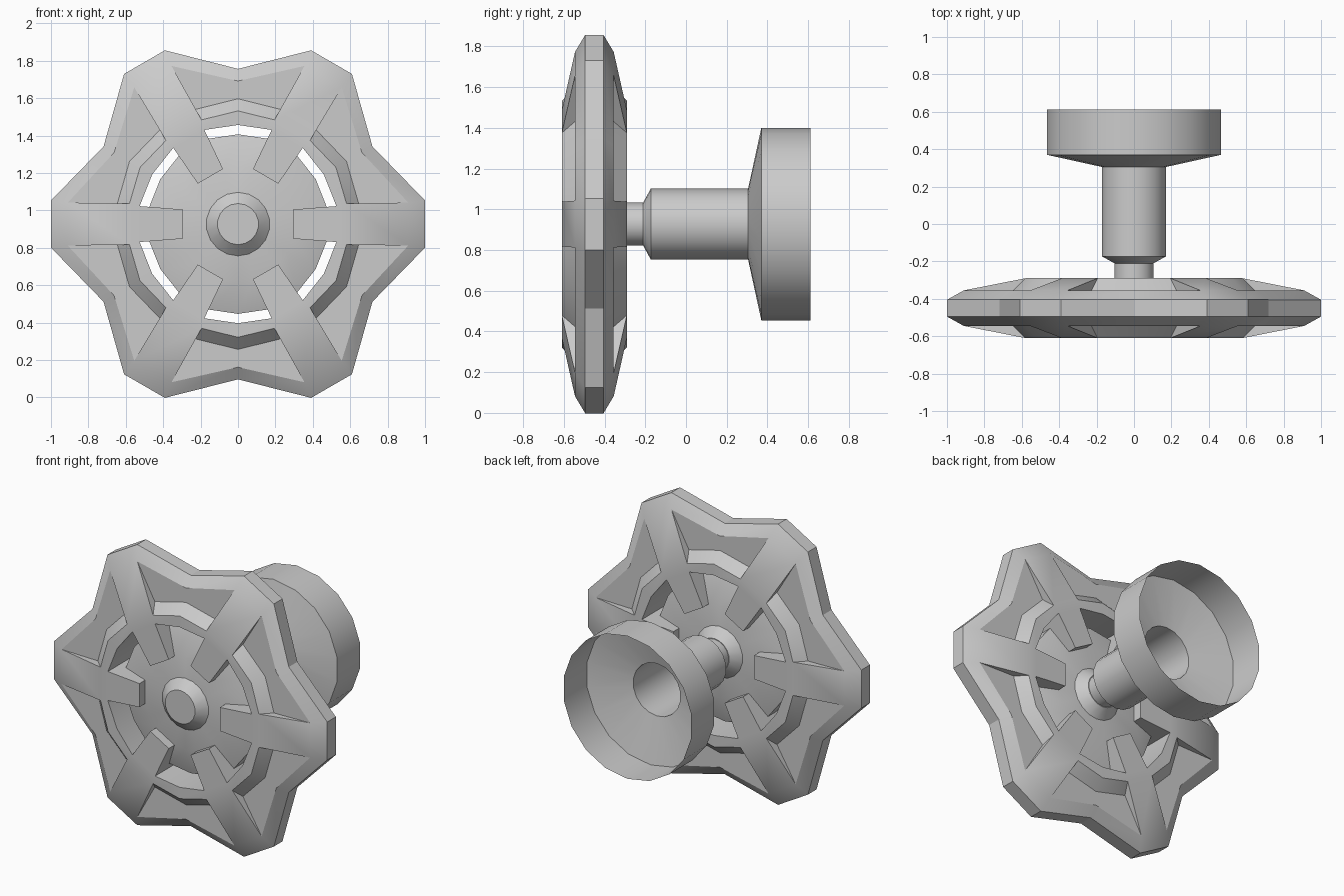
import bpy, bmesh, math
from mathutils import Matrix, Vector

if "Cube" in bpy.data.objects:
    bpy.data.objects.remove(bpy.data.objects["Cube"])

ZC, YC = 0.927, -0.45      # wheel axis height, wheel mid-plane


def finish(name, bm, angle=28):
    me = bpy.data.meshes.new(name)
    bm.to_mesh(me)
    bm.free()
    ob = bpy.data.objects.new(name, me)
    bpy.context.collection.objects.link(ob)
    me.shade_smooth()
    me.set_sharp_from_angle(angle=math.radians(angle))
    return ob


def lathe(name, profile, n=18):
    """Spin (radius, y) points about the wheel axis."""
    bm = bmesh.new()
    rings = []
    for r, y in profile:
        rings.append([bm.verts.new((r * math.sin(2 * math.pi * i / n), y,
                                    ZC + r * math.cos(2 * math.pi * i / n)))
                      for i in range(n)])
    for a, b in zip(rings, rings[1:]):
        for i in range(n):
            j = (i + 1) % n
            bm.faces.new((a[i], a[j], b[j], b[i]))
    bmesh.ops.remove_doubles(bm, verts=bm.verts, dist=1e-5)
    bmesh.ops.dissolve_degenerate(bm, edges=bm.edges, dist=1e-5)
    bm.normal_update()
    # make normals point away from the axis
    f = max(bm.faces, key=lambda f: Vector((f.calc_center_median().x, 0, f.calc_center_median().z - ZC)).length)
    c = f.calc_center_median()
    if f.normal.dot(Vector((c.x, 0, c.z - ZC))) < 0:
        bmesh.ops.reverse_faces(bm, faces=bm.faces)
    return finish(name, bm)


def mid(r, h):
    return (r * math.cos(math.pi / 6), r * math.sin(math.pi / 6), h)


# Half a sector: along spoke, across spoke, height from wheel mid-plane
P = {
    "A": (1.0, 0.126, 0.045), "Am": mid(0.83, 0.045),     # outer outline
    "B": (0.91, 0.115, 0.095), "Bm": mid(0.765, 0.095),   # pocket outer edge
    "D": (0.645, 0.11, 0.095), "Dm": mid(0.67, 0.095),    # pocket inner edge
    "C": (0.58, 0.11, 0.16), "Cm": mid(0.605, 0.16),      # ring outer edge
    "E": (0.526, 0.096, 0.16), "Em": mid(0.53, 0.16),     # ring inner edge
    "F": (0.295, 0.078, 0.16),                            # spoke inner end
    "P": (0.475, 0.09, 0.045), "Pm": mid(0.48, 0.045),    # web outer edge
    "H": (0.295, 0.078, 0.10), "Hm": mid(0.305, 0.10),    # hub outline
    "O": (0, 0, 0.10),
}
for k in ("A", "Am", "E", "Em", "F", "P", "Pm"):          # mid-plane copies
    P[k + "0"] = (P[k][0], P[k][1], 0)

HALF = ["A0 Am0 Am A", "A Am Bm B", "B Bm Dm D", "D Dm Cm C", "C Cm Em E",
        "E Em Em0 E0", "B D C", "E E0 F0 F", "P0 Pm0 Pm P", "P Pm Hm H", "H Hm O"]
CROSS = ["A0", "A", "B", "C", "E", "F", "H", "O"]

# Six-lobed hand wheel, front and back mirrored
bm = bmesh.new()
for k in range(6):
    ang = k * math.pi / 3
    ca, sa = math.cos(ang), math.sin(ang)

    def vert(key, s, t):
        x, z, h = P[key]
        z *= s
        return bm.verts.new((x * ca - z * sa, YC - t * h, ZC + x * sa + z * ca))

    def face(pts, t, flip):
        vs = [vert(key, s, t) for key, s in pts]
        bm.faces.new(vs[::-1] if flip else vs)

    for t in (1, -1):
        for s in (1, -1):
            for row in HALF:
                face([(key, s) for key in row.split()], t, s * t < 0)
        for a, b in zip(CROSS, CROSS[1:]):
            pts = [(a, -1), (a, 1), (b, 1), (b, -1)]
            face(pts[:3] if b == "O" else pts, t, t < 0)
bmesh.ops.remove_doubles(bm, verts=bm.verts, dist=1e-4)
# merge coplanar pieces across the wheel mid-plane
flat = [e for e in bm.edges if e.is_manifold and e.calc_face_angle(1) < 0.001
        and all(abs(v.co.y - YC) < 1e-4 for v in e.verts)]
bmesh.ops.dissolve_edges(bm, edges=flat, use_verts=True)
finish("hand_wheel", bm)

# Raised bosses on both sides of the hub
lathe("front_boss", [(0.17, YC - 0.10), (0.11, YC - 0.155), (0, YC - 0.155)])
lathe("back_boss", [(0.17, YC + 0.10), (0.11, YC + 0.155), (0, YC + 0.155)])

# Hollow stem with open flared cup at the back
lathe("stem_and_cup", [(0.106, YC + 0.1), (0.106, -0.21), (0.174, -0.173),
                       (0.174, 0.305), (0.473, 0.37), (0.473, 0.612)])
